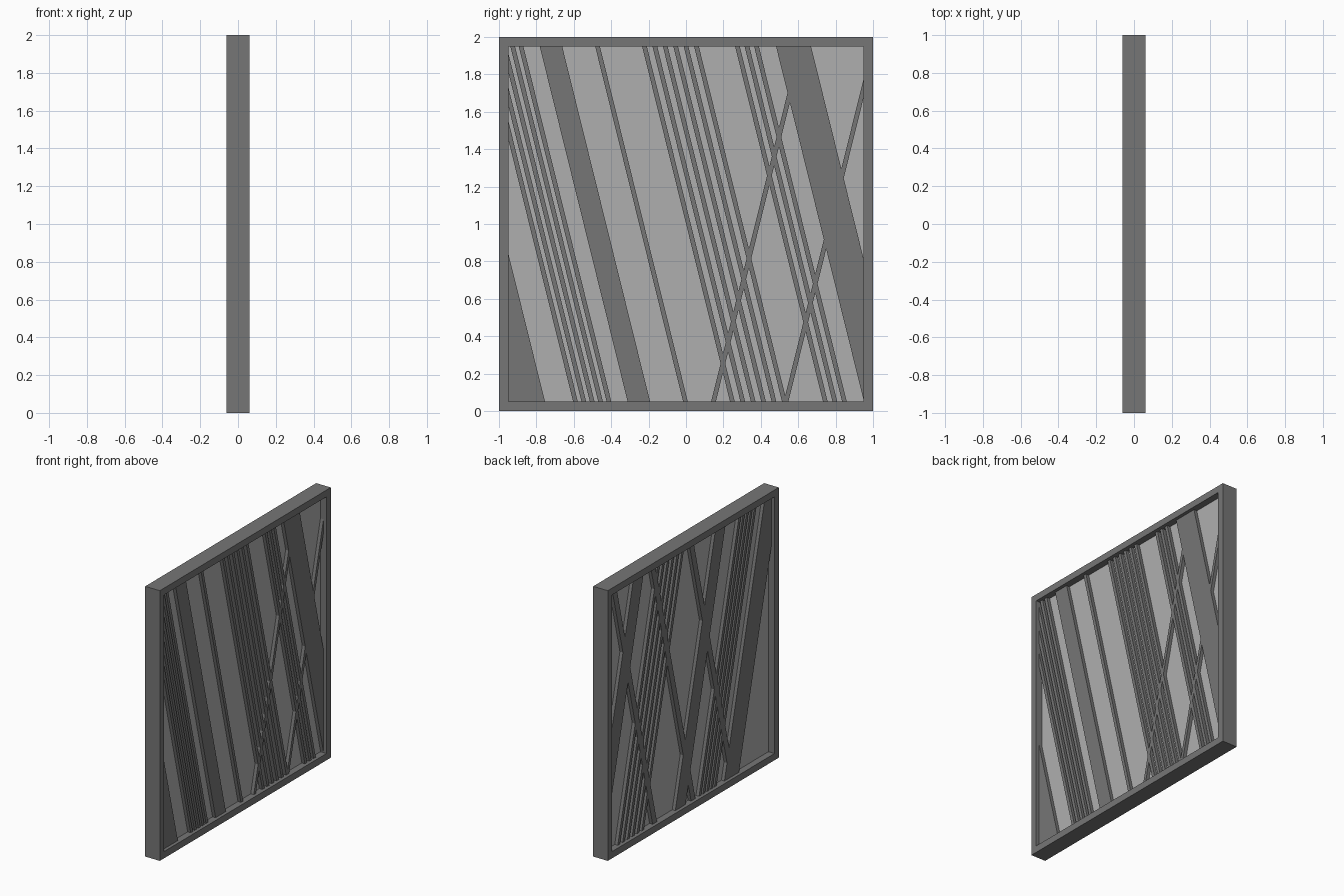
import bpy, bmesh
from mathutils import Vector

if "Cube" in bpy.data.objects:
    bpy.data.objects.remove(bpy.data.objects["Cube"])

LEAN = 0.2475          # sideways shift of a slat per unit of height
IN = 0.95              # half size of the opening inside the frame
PANEL, SLAT = 0.01, 0.035   # half depth of the panel, outer depth of the slats


def material(name, v):
    m = bpy.data.materials.new(name)
    m.diffuse_color = (v, v, v, 1)
    m.use_nodes = True
    m.node_tree.nodes["Principled BSDF"].inputs["Base Color"].default_value = m.diffuse_color
    return m


DARK = material("dark_grey", 0.18)
LIGHT = material("light_grey", 0.43)


def finish(name, bm, mat):
    bmesh.ops.recalc_face_normals(bm, faces=bm.faces)
    me = bpy.data.meshes.new(name)
    bm.to_mesh(me)
    bm.free()
    me.materials.append(mat)
    ob = bpy.data.objects.new(name, me)
    bpy.context.collection.objects.link(ob)
    return ob


def prism(bm, outline, x0, x1):
    """Extrude a (y, z) outline from x0 to x1."""
    face = bm.faces.new([bm.verts.new((x0, y, z)) for y, z in outline])
    ext = bmesh.ops.extrude_face_region(bm, geom=[face])
    verts = [g for g in ext["geom"] if isinstance(g, bmesh.types.BMVert)]
    bmesh.ops.translate(bm, verts=verts, vec=(x1 - x0, 0, 0))


def slats(name, bars, side):
    """Leaning bars (y at mid height, width, lean sign), trimmed to the opening."""
    bm = bmesh.new()
    for y, w, s in bars:
        h, d = w / 2, s * LEAN * 1.2
        prism(bm, [(y - d - h, -0.2), (y - d + h, -0.2),
                   (y + d + h, 2.2), (y + d - h, 2.2)], side * PANEL, side * SLAT)
    for axis in ((0, 1, 0), (0, -1, 0), (0, 0, 1), (0, 0, -1)):
        n = Vector(axis)
        cut = bmesh.ops.bisect_plane(
            bm, geom=bm.verts[:] + bm.edges[:] + bm.faces[:],
            plane_co=Vector((0, 0, 1)) + n * IN, plane_no=n, clear_outer=True)
        edges = [g for g in cut["geom_cut"] if isinstance(g, bmesh.types.BMEdge)]
        bmesh.ops.holes_fill(bm, edges=edges, sides=0)
    finish(name, bm, DARK)


def row(first, step, count, w=0.025, lean=-1):
    return [(first + i * step, w, lean) for i in range(count)]


# Square frame: mitred ring around the opening
bm = bmesh.new()
rings = []
for x, r in ((-0.06, 1), (0.06, 1), (0.06, IN), (-0.06, IN)):
    rings.append([bm.verts.new((x, y * r, 1 + z * r))
                  for y, z in ((-1, -1), (1, -1), (1, 1), (-1, 1))])
for k in range(4):
    a, b = rings[k], rings[(k + 1) % 4]
    for i in range(4):
        j = (i + 1) % 4
        bm.faces.new((a[i], a[j], b[j], b[i]))
finish("frame", bm, DARK)

# Thin infill panel
bm = bmesh.new()
prism(bm, [(-IN, 0.05), (IN, 0.05), (IN, 1.95), (-IN, 1.95)], -PANEL, PANEL)
finish("panel", bm, LIGHT)

# Slats on the right-hand face
slats("right_slats",
      [(-1.09, 0.202, -1), (-0.487, 0.12, -1), (-0.238, 0.025, -1), (0.81, 0.187, -1)]
      + row(-0.826, 0.0448, 5) + row(0.013, 0.0556, 6) + row(0.51, 0.051, 3)
      + row(0.382, 0.388, 2, lean=1), 1)

# Slats on the left-hand face
slats("left_slats",
      [(0.84, 0.12, -1), (-0.12, 0.12, -1), (-0.72, 0.17, -1)]
      + row(0.32, 0.056, 6) + row(-0.53, 0.045, 5)
      + row(-0.25, 0.45, 3, w=0.05, lean=1), -1)
